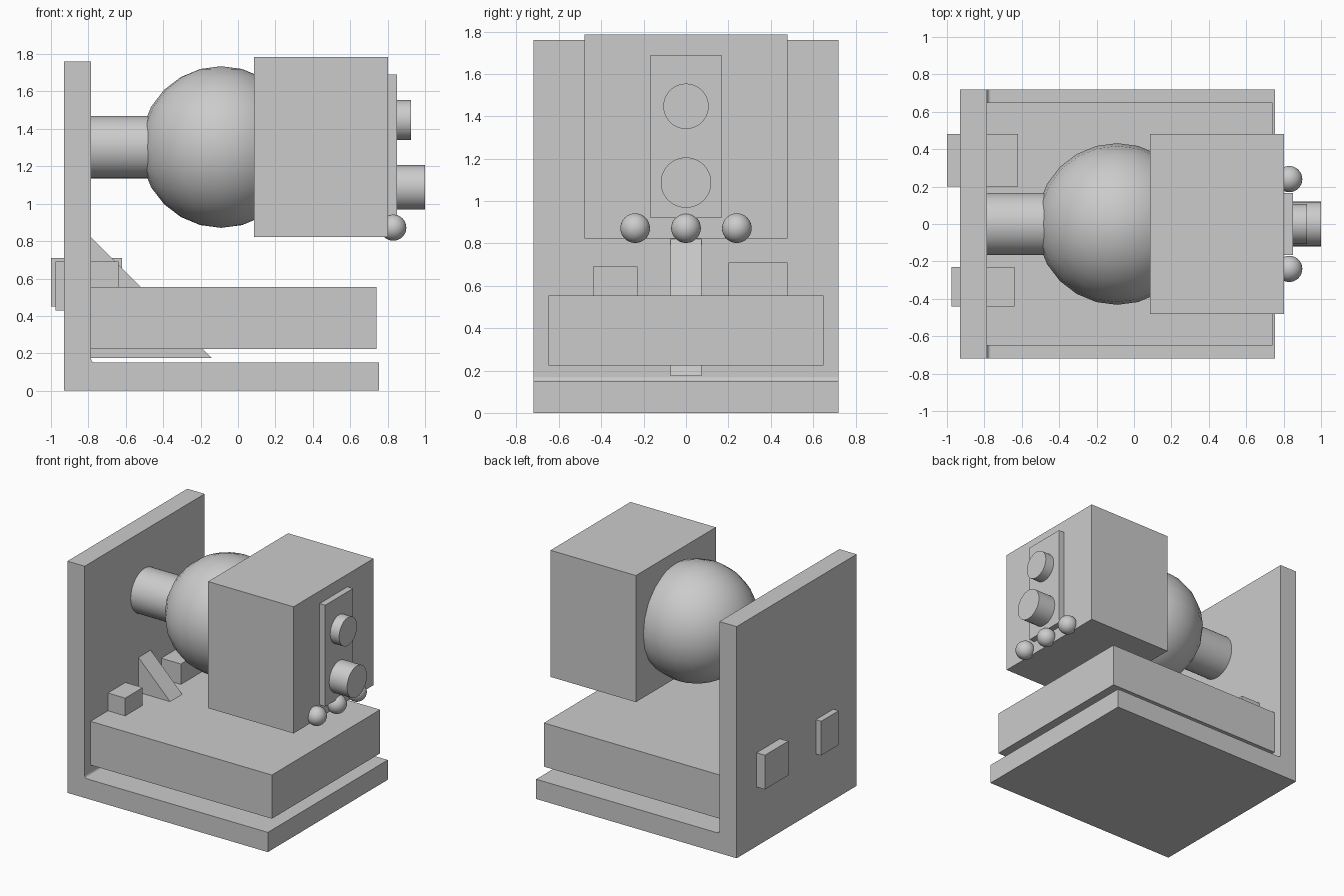
import bpy, bmesh
from math import pi, sin, cos
from mathutils import Matrix

if "Cube" in bpy.data.objects:
    bpy.data.objects.remove(bpy.data.objects["Cube"])

grey = bpy.data.materials.new("light_grey")
grey.use_nodes = True
colour = (0.6, 0.6, 0.6, 1)
grey.diffuse_color = colour
grey.node_tree.nodes["Principled BSDF"].inputs["Base Color"].default_value = colour


def finish(name, bm, smooth=False):
    bmesh.ops.recalc_face_normals(bm, faces=bm.faces)
    mesh = bpy.data.meshes.new(name)
    bm.to_mesh(mesh)
    bm.free()
    mesh.materials.append(grey)
    obj = bpy.data.objects.new(name, mesh)
    bpy.context.collection.objects.link(obj)
    if smooth:
        bpy.ops.object.select_all(action="DESELECT")
        obj.select_set(True)
        bpy.context.view_layer.objects.active = obj
        bpy.ops.object.shade_smooth_by_angle(angle=pi / 5)
    return obj


def box(name, x, y, z):
    bm = bmesh.new()
    size = [b - a for a, b in (x, y, z)]
    centre = [(a + b) / 2 for a, b in (x, y, z)]
    bmesh.ops.create_cube(bm, size=1, matrix=Matrix.Translation(centre) @ Matrix.Diagonal((*size, 1)))
    return finish(name, bm)


def rod(name, x0, x1, radius, z):
    """Cylinder lying along x."""
    bm = bmesh.new()
    place = Matrix.Translation(((x0 + x1) / 2, 0, z)) @ Matrix.Rotation(pi / 2, 4, "Y")
    bmesh.ops.create_cone(bm, cap_ends=True, segments=48, radius1=radius, radius2=radius,
                          depth=x1 - x0, matrix=place)
    return finish(name, bm, True)


def ball(name, centre, radius, segments):
    bm = bmesh.new()
    bmesh.ops.create_uvsphere(bm, u_segments=segments, v_segments=segments // 2,
                              radius=radius, matrix=Matrix.Translation(centre))
    return finish(name, bm, True)


def extruded(name, profile, half_width):
    """Extrude an x-z profile symmetrically along y."""
    bm = bmesh.new()
    face = bm.faces.new([bm.verts.new((x, -half_width, z)) for x, z in profile])
    new = bmesh.ops.extrude_face_region(bm, geom=[face])["geom"]
    verts = [v for v in new if isinstance(v, bmesh.types.BMVert)]
    bmesh.ops.translate(bm, verts=verts, vec=(0, 2 * half_width, 0))
    return finish(name, bm)


# L-shaped stand with a small fillet in the inner corner
wall_x, base_top, fillet = -0.785, 0.15, 0.02
corner = [(wall_x + fillet * (1 - sin(a)), base_top + fillet * (1 - cos(a)))
          for a in (i * pi / 8 for i in range(5))]
extruded("stand", [(-0.93, 0), (0.755, 0), (0.755, base_top), *corner,
                   (wall_x, 1.76), (-0.93, 1.76)], 0.72)

# Shelf and its triangular brace
box("shelf", (wall_x, 0.74), (-0.65, 0.65), (0.223, 0.555))
extruded("brace", [(wall_x, 0.175), (-0.14, 0.175), (wall_x, 0.82)], 0.073)

# Blocks passing through the wall
box("left_wall_block", (-1, -0.62), (0.2, 0.48), (0.45, 0.71))
box("right_wall_block", (-0.975, -0.64), (-0.44, -0.23), (0.43, 0.69))

# Arm, ball joint and head
rod("arm", -0.8, -0.4, 0.167, 1.303)
ball("ball_joint", (-0.09, 0, 1.303), 0.432, 24)
box("head", (0.085, 0.803), (-0.48, 0.48), (0.823, 1.785))

# Control panel with two knobs and three round buttons
box("control_panel", (0.8, 0.85), (-0.167, 0.167), (0.92, 1.69))
rod("upper_knob", 0.84, 0.925, 0.107, 1.447)
rod("lower_knob", 0.84, 1.0, 0.119, 1.087)
for side, y in (("right", -0.24), ("middle", 0), ("left", 0.24)):
    ball(side + "_button", (0.83, y, 0.872), 0.07, 32)
